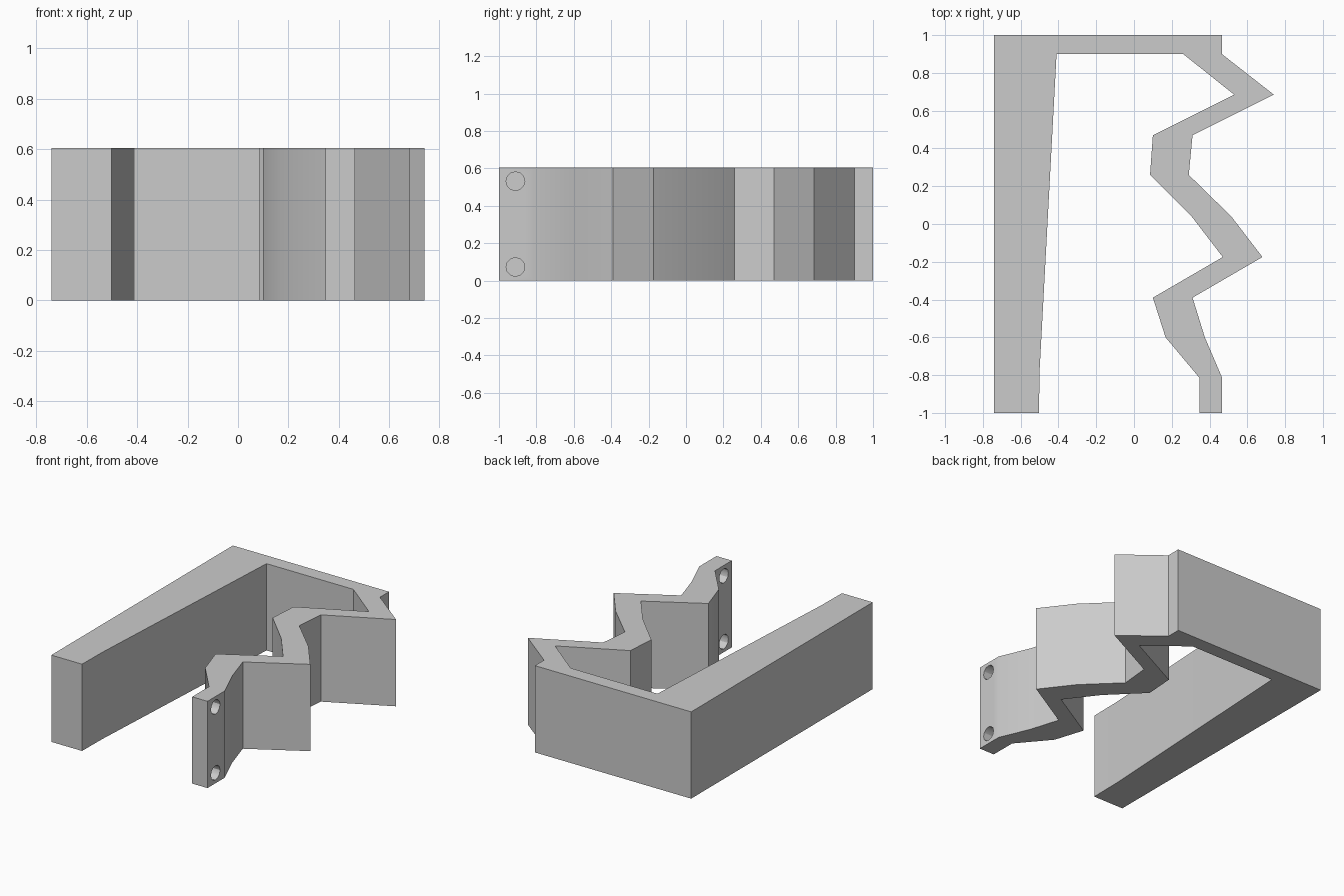
import bpy, bmesh, math
from mathutils import Matrix

cube = bpy.data.objects.get("Cube")
if cube:
    bpy.data.objects.remove(cube, do_unlink=True)

HEIGHT = 0.605

grey = bpy.data.materials.new("plain grey")
grey.use_nodes = True
grey.diffuse_color = (0.6, 0.6, 0.6, 1)
grey.node_tree.nodes["Principled BSDF"].inputs["Base Color"].default_value = grey.diffuse_color


def make_object(name, bm):
    bmesh.ops.recalc_face_normals(bm, faces=bm.faces)
    mesh = bpy.data.meshes.new(name)
    bm.to_mesh(mesh)
    bm.free()
    mesh.materials.append(grey)
    obj = bpy.data.objects.new(name, mesh)
    bpy.context.collection.objects.link(obj)
    return obj


# Plan outline: tapered straight arm, back wall, then the folded arm
straight_arm = [(-0.74, 1), (-0.74, -1), (-0.503, -1), (-0.50, -0.78), (-0.41, 0.90)]
fold_inside = [(0.26, 0.90), (0.53, 0.685), (0.10, 0.47), (0.085, 0.26), (0.305, 0.04),
               (0.47, -0.175), (0.10, -0.39), (0.167, -0.60), (0.347, -0.815), (0.347, -1)]
fold_outside = [(0.465, -1), (0.465, -0.81), (0.375, -0.60), (0.31, -0.39), (0.68, -0.175),
                (0.515, 0.04), (0.29, 0.26), (0.31, 0.47), (0.74, 0.685), (0.465, 0.90), (0.465, 1)]

bm = bmesh.new()
base = bm.faces.new([bm.verts.new((x, y, 0)) for x, y in straight_arm + fold_inside + fold_outside])
top = bmesh.ops.extrude_face_region(bm, geom=[base], use_keep_orig=True)
bmesh.ops.translate(bm, vec=(0, 0, HEIGHT),
                    verts=[v for v in top["geom"] if isinstance(v, bmesh.types.BMVert)])
bracket = make_object("folded_bracket", bm)

# Two screw holes through the mounting tab
bm = bmesh.new()
for z in (0.073, HEIGHT - 0.073):
    place = Matrix.Translation((0.406, -0.912, z)) @ Matrix.Rotation(math.pi / 2, 4, "Y")
    bmesh.ops.create_cone(bm, cap_ends=True, segments=12, radius1=0.05, radius2=0.05,
                          depth=0.3, matrix=place)
cutter = make_object("hole_cutter", bm)
cutter.hide_render = True

cut = bracket.modifiers.new("screw_holes", "BOOLEAN")
cut.operation = "DIFFERENCE"
cut.solver = "EXACT"
cut.object = cutter
bpy.ops.object.select_all(action="DESELECT")
bpy.context.view_layer.objects.active = bracket
bracket.select_set(True)
bpy.ops.object.modifier_apply(modifier=cut.name)
bpy.data.objects.remove(cutter, do_unlink=True)

# Soft shading across the shallow bends only
bpy.ops.object.shade_smooth_by_angle(angle=math.radians(30))
